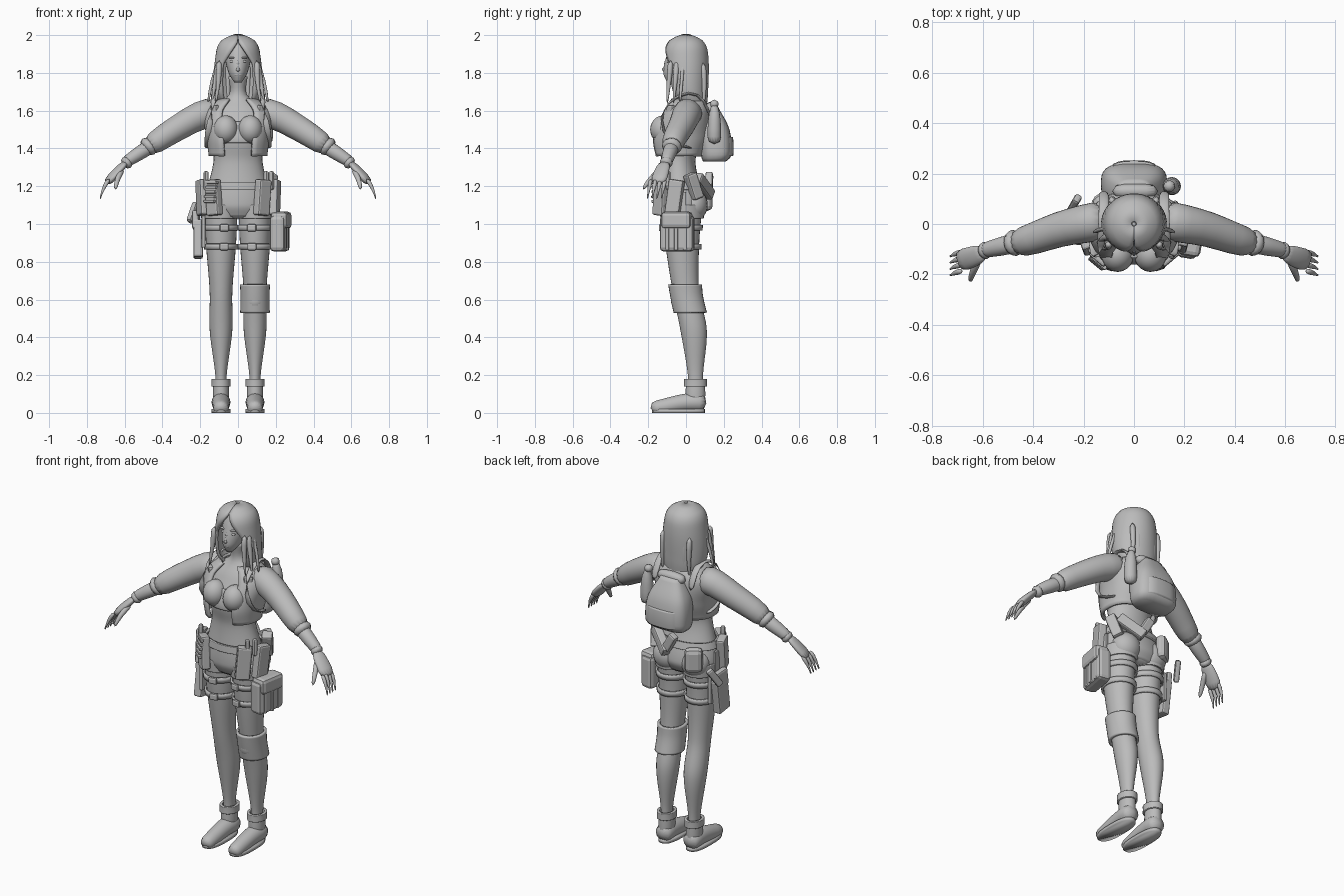
import bpy, bmesh
from math import sin, cos, pi, radians, copysign
from mathutils import Vector, Matrix

if "Cube" in bpy.data.objects:
    bpy.data.objects.remove(bpy.data.objects["Cube"])

shade = (0.5, 0.5, 0.5, 1)
grey = bpy.data.materials.new("plain grey")
grey.use_nodes = True
grey.diffuse_color = shade
grey.node_tree.nodes["Principled BSDF"].inputs["Base Color"].default_value = shade


def finish(name, bm, smooth=True, mirror=False, thick=0, bevel=0, soft=False):
    bmesh.ops.recalc_face_normals(bm, faces=bm.faces)
    mesh = bpy.data.meshes.new(name)
    bm.to_mesh(mesh)
    bm.free()
    mesh.materials.append(grey)
    for face in mesh.polygons:
        face.use_smooth = smooth
    part = bpy.data.objects.new(name, mesh)
    bpy.context.collection.objects.link(part)
    if thick:
        solid = part.modifiers.new("thickness", 'SOLIDIFY')
        solid.thickness, solid.offset = thick, 0
    if bevel:
        rounding = part.modifiers.new("rounding", 'BEVEL')
        rounding.width, rounding.segments = bevel, 2
    if soft:
        part.modifiers.new("soft", 'SUBSURF').levels = 1
    if mirror:
        part.modifiers.new("mirror", 'MIRROR').use_mirror_merge = False


def skin(name, rings, closed=True, capped=True, **look):
    """Join rings of points into one surface."""
    bm = bmesh.new()
    loops = [[bm.verts.new(point) for point in ring] for ring in rings]
    count = len(loops[0])
    for upper, lower in zip(loops, loops[1:]):
        for i in range(count if closed else count - 1):
            j = (i + 1) % count
            bm.faces.new((upper[i], upper[j], lower[j], lower[i]))
    if capped:
        bm.faces.new(loops[0])
        bm.faces.new(loops[-1])
    finish(name, bm, **look)


def profile(*keys):
    """Key sections from top to bottom: height, depth centre, half width, half depth."""
    return [Vector(key) for key in keys]


def sample(keys, z):
    """Smooth section of a profile at any height."""
    last = len(keys) - 1

    def slope(i):
        before, after = keys[max(i - 1, 0)], keys[min(i + 1, last)]
        return (after - before) / (after[0] - before[0])

    i = next((k for k in range(last) if z >= keys[k + 1][0]), last - 1)
    span = keys[i + 1][0] - keys[i][0]
    t = (z - keys[i][0]) / span
    bend = t * (1 - t) ** 2 * slope(i) - t * t * (1 - t) * slope(i + 1)
    return keys[i].lerp(keys[i + 1], t * t * (3 - 2 * t)) + span * bend


def shell(name, keys, top, bottom, grow=0, deep=0, x=0, power=2, gap=None, steps=16, thick=0, **look):
    """Surface along a profile; gap(z) opens it at the front, thick leaves the ends open."""
    count, rings = 28, []
    for step in range(steps + 1):
        z = top + (bottom - top) * step / steps
        _, y, wide, long = sample(keys, z)
        opening = gap(z) if gap else 0
        ring = []
        for i in range(count):
            turn = opening + 2 * (pi - opening) * i / (count - 1 if gap else count) - pi / 2
            c, s = cos(turn), sin(turn)
            ring.append((x + (wide + grow) * copysign(abs(c) ** (2 / power), c),
                         y + (long + grow + deep) * copysign(abs(s) ** (2 / power), s), z))
        rings.append(ring)
    skin(name, rings, closed=not gap, capped=not thick, thick=thick, **look)


def tube(name, points, start, end, flat=1, **look):
    """Tapered elliptical tube along a path, kept above the ground."""
    path, count, rings = [Vector(point) for point in points], 14, []
    last = len(path) - 1
    for i, centre in enumerate(path):
        along = (path[min(i + 1, last)] - path[max(i - 1, 0)]).normalized()
        guide = Vector((0, 0, 1)) if abs(along.z) < .95 else Vector((0, 1, 0))
        side = along.cross(guide).normalized()
        over = side.cross(along) * flat
        radius = start + (end - start) * i / last
        ring = [centre + radius * (side * cos(2 * pi * k / count) + over * sin(2 * pi * k / count))
                for k in range(count)]
        rings.append([(p.x, p.y, max(p.z, 0)) for p in ring])
    skin(name, rings, soft=True, **look)


def ball(name, place, radii, **look):
    bm = bmesh.new()
    bmesh.ops.create_uvsphere(bm, u_segments=20, v_segments=12, radius=1)
    bm.transform(Matrix.Translation(place) @ Matrix.Diagonal(radii).to_4x4())
    finish(name, bm, **look)


def hang(name, keys, angle, z, size, x=0, out=0, tilt=0, bevel=.01, **look):
    """Box (width, depth, height) resting on a profile and facing outward at an angle."""
    _, y, wide, long = sample(keys, z)
    turn = radians(angle)
    facing = Vector((cos(turn), sin(turn), 0))
    place = Vector((x + wide * facing.x, y + long * facing.y, z)) + facing * (size[1] / 2 + out)
    bm = bmesh.new()
    bmesh.ops.create_cube(bm, size=1)
    bm.transform(Matrix.Translation(place) @ Matrix.Rotation(turn - pi / 2, 4, 'Z')
                 @ Matrix.Rotation(radians(tilt), 4, 'Y') @ Matrix.Diagonal(size).to_4x4())
    finish(name, bm, smooth=False, bevel=bevel, **look)


hip = .09  # sideways place of each leg
body = profile((1.78, 0, .05, .05), (1.68, .01, .05, .05), (1.6, 0, .15, .09), (1.46, -.03, .14, .12),
               (1.33, -.04, .13, .09), (1.1, -.02, .18, .12), (1.03, -.02, .14, .09))
limb = profile((1.12, -.02, .09, .11), (.9, -.02, .08, .09), (.64, 0, .06, .07),
               (.44, .04, .06, .07), (.2, .05, .03, .04), (.1, .05, .03, .04))
skull = profile((1.97, 0, .05, .07), (1.9, 0, .07, .1), (1.8, -.04, .05, .08), (1.75, -.08, .02, .02))
mane = profile((2, 0, .01, .01), (1.97, 0, .08, .08), (1.9, 0, .11, .11), (1.7, .01, .12, .1), (1.6, .05, .08, .05))
pack = profile((1.62, .13, .06, .04), (1.5, .15, .12, .08), (1.36, .16, .13, .08), (1.33, .15, .11, .06))
sole = profile((.03, -.04, .05, .14), (0, -.04, .05, .14))

# Torso and clothes
shell("torso", body, 1.78, 1.03, steps=40)
ball("chest", (.065, -.12, 1.5), (.065, .07, .075), mirror=True)
ball("buttock", (hip, .04, 1.1), (.085, .075, .085), mirror=True)
shell("crop_top", body, 1.54, 1.43, grow=.005, thick=.01)
shell("shorts", body, 1.2, 1.04, grow=.008)
shell("short_leg", limb, 1.1, 1.03, grow=.008, x=hip, thick=.01, mirror=True)
shell("belt", body, 1.22, 1.18, grow=.012, thick=.015)
shell("jacket", body, 1.66, 1.36, grow=.02, deep=.01, gap=lambda z: .45, power=2.3, thick=.015)

# Head, face and hair
shell("head", skull, 1.97, 1.75)
tube("nose", [(0, -.1, 1.87), (0, -.11, 1.85), (0, -.125, 1.82), (0, -.11, 1.81)], .008, .012)
ball("lips", (0, -.11, 1.79), (.02, .008, .008))
ball("eye", (.03, -.09, 1.86), (.015, .012, .008), mirror=True)
ball("brow", (.03, -.09, 1.88), (.02, .014, .005), mirror=True)
shell("hair", mane, 2, 1.6, gap=lambda z: min(.75, max(.01, 6 * (1.97 - z))), thick=.015, steps=24)
for k in range(3):
    x, y = .1 + k / 50, k / 30 - .08
    tube("front_lock", [(.1, y, 1.87), (x, y - .01, 1.76), (x + .02, y - .02, 1.63)], .02, .005, mirror=True)
    x = .02 + k / 30
    tube("back_lock", [(x, .09, 1.86), (x, .1, 1.72), (x, .09, 1.57 + k / 50)], .02, .005, mirror=True)

# Arms and hands
tube("sleeve", [(.1, .02, 1.6), (.2, 0, 1.58), (.3, -.02, 1.52), (.4, -.06, 1.46), (.48, -.08, 1.4)],
     .085, .058, mirror=True)
tube("sleeve_cuff", [(.45, -.07, 1.43), (.5, -.08, 1.39)], .06, .055, mirror=True)
tube("forearm", [(.45, -.07, 1.42), (.53, -.09, 1.37), (.62, -.11, 1.31)], .045, .03, mirror=True)
tube("wrist_band", [(.57, -.1, 1.34), (.61, -.11, 1.31)], .04, .035, mirror=True)
tube("palm", [(.59, -.11, 1.33), (.64, -.13, 1.28), (.7, -.15, 1.21)], .035, .05, flat=.5, mirror=True)
for k in range(4):
    y = -.11 - k / 40
    tube("finger", [(.68, y, 1.24), (.715, y - .01, 1.19), (.73, y - .02, 1.13)], .013, .008, mirror=True)
tube("thumb", [(.61, -.13, 1.29), (.64, -.19, 1.24), (.65, -.23, 1.18)], .018, .01, mirror=True)

# Legs and shoes
shell("leg", limb, 1.12, .1, x=hip, steps=40, mirror=True)
shell("shoe_shaft", limb, .15, .05, grow=.012, x=hip, mirror=True)
shell("shoe_collar", limb, .18, .14, grow=.014, x=hip, thick=.015, mirror=True)
tube("shoe", [(hip, .11, .05), (hip, .04, .06), (hip, -.04, .05), (hip, -.12, .03), (hip, -.19, .02)],
     .055, .04, mirror=True)
shell("shoe_sole", sole, .02, 0, x=hip, power=2.6, steps=1, mirror=True)
shell("knee_pad", limb, .68, .53, grow=.01, x=hip, thick=.015)
ball("knee_cap", (hip, -.04, .6), (.05, .04, .06))

# Thigh straps
for z in (.98, .88):
    shell("thigh_strap", limb, z + .015, z - .015, grow=.008, x=hip, thick=.01, steps=2, mirror=True)
    hang("strap_buckle", limb, -100, z, (.05, .02, .04), x=hip, out=.005, mirror=True)

# Backpack and its attachments
shell("backpack", pack, 1.62, 1.33, power=3)
shell("pack_pocket", pack, 1.46, 1.36, grow=-.02, deep=.03, power=3)
tube("pack_roll", [(-.09, .13, 1.61), (0, .13, 1.62), (.1, .13, 1.61)], .03, .03)
tube("bottle", [(.15, .15, 1.42), (.15, .15, 1.5), (.15, .15, 1.6), (.14, .15, 1.63)], .04, .03)
tube("bottle_cap", [(.14, .15, 1.61), (.14, .15, 1.66)], .025, .025)
tube("pack_strap", [(.12, .13, 1.56), (.12, .1, 1.66), (.12, .02, 1.71), (.13, -.1, 1.65), (.15, -.14, 1.55),
                    (.16, -.1, 1.43), (.16, .04, 1.4)], .02, .02, flat=.4, mirror=True)
hang("strap_clip", body, -45, 1.6, (.05, .03, .06), out=.01, mirror=True)

# Belt pouches
pouch = (.08, .05, .19)
for name, angle, tilt in (("magazine_pouch", -130, 5), ("side_pouch", -160, 8),
                          ("front_pouch", -50, -5), ("hip_pouch", -15, -8)):
    hang(name, body, angle, 1.14, pouch, tilt=tilt)
for k in range(5):
    hang("magazine_rib", body, -130, 1.12 + k / 40, (.07, .02, .015), out=.045, bevel=.004)
for angle in (-150, -40, -25):
    hang("tool_handle", body, angle, 1.23, (.025, .025, .1), out=.03)
hang("round_pouch", body, 125, 1.14, (.1, .06, .14), bevel=.025)
hang("back_sheath", body, 60, 1.2, (.17, .05, .06), out=.01, tilt=-35)
hang("back_grip", body, 85, 1.22, (.05, .04, .11), out=.03, tilt=-30)
hang("back_hip_pouch", body, 30, 1.2, (.06, .06, .14), tilt=20)

# Thigh bag on the left
hang("thigh_bag", limb, -10, .95, (.18, .08, .19), x=hip, out=.01, bevel=.02)
hang("bag_flap", limb, -10, 1.02, (.16, .09, .09), x=hip, out=.01, bevel=.02)
for angle in (-25, -10, 5):
    hang("bag_rib", limb, angle, .92, (.02, .02, .12), x=hip, out=.08, bevel=.005)
hang("bag_hanger", body, 0, 1.1, (.04, .015, .14), bevel=.004)

# Thigh holster on the right
hang("holster", limb, 180, .92, (.1, .05, .2), x=-hip, out=.015, tilt=8)
hang("holster_plate", limb, 180, .96, (.13, .02, .17), x=-hip, bevel=.005)
hang("pistol_slide", limb, 175, 1.02, (.09, .035, .1), x=-hip, out=.03, tilt=8)
hang("pistol_grip", limb, 150, 1.06, (.04, .03, .12), x=-hip, out=.07, tilt=35)
hang("holster_hanger", body, 180, 1.1, (.04, .015, .14), bevel=.004)
